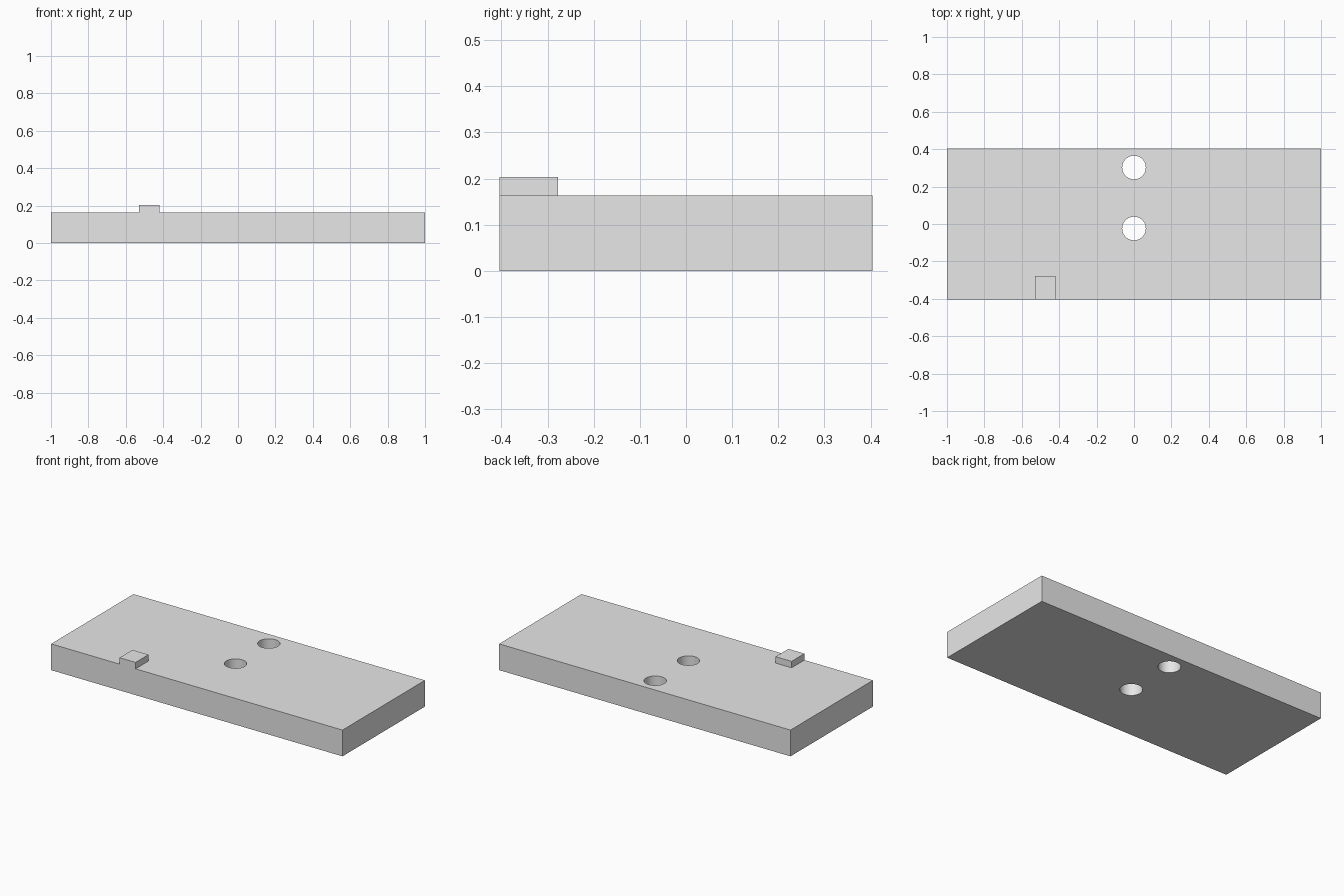
import bpy

cube = bpy.data.objects.get("Cube")
if cube:
    bpy.data.objects.remove(cube, do_unlink=True)

HALF_DEPTH = 0.404
PLATE_TOP = 0.163

# Plain grey finish
grey = bpy.data.materials.new("plain_grey")
grey.use_nodes = True
grey.diffuse_color = (0.8, 0.8, 0.8, 1)
grey.node_tree.nodes["Principled BSDF"].inputs["Base Color"].default_value = grey.diffuse_color


def box(name, low, high):
    """Axis-aligned box between two corners."""
    centre = [(a + b) / 2 for a, b in zip(low, high)]
    bpy.ops.mesh.primitive_cube_add(size=1, location=centre)
    obj = bpy.context.object
    obj.name = name
    obj.scale = [b - a for a, b in zip(low, high)]
    bpy.ops.object.transform_apply(location=True, rotation=False, scale=True)
    obj.data.materials.append(grey)
    return obj


def combine(target, other, operation):
    """Apply a boolean to target and remove the helper."""
    bpy.context.view_layer.update()
    mod = target.modifiers.new(operation.lower(), "BOOLEAN")
    mod.operation = operation
    mod.solver = "EXACT"
    mod.object = other
    bpy.ops.object.select_all(action="DESELECT")
    target.select_set(True)
    bpy.context.view_layer.objects.active = target
    bpy.ops.object.modifier_apply(modifier=mod.name)
    bpy.data.objects.remove(other, do_unlink=True)


# Base plate with a raised tab flush with the front edge
plate = box("base_plate", (-1, -HALF_DEPTH, 0), (1, HALF_DEPTH, PLATE_TOP))
tab = box("front_tab", (-0.53, -HALF_DEPTH, PLATE_TOP / 2), (-0.42, -0.278, 0.203))
combine(plate, tab, "UNION")

# Two round through holes on the centre line
for y in (0.302, -0.024):
    bpy.ops.mesh.primitive_cylinder_add(vertices=64, radius=0.063, depth=1, location=(0, y, 0))
    cutter = bpy.context.object
    cutter.name = "hole_cutter"
    cutter.hide_render = True
    cutter.data.materials.append(grey)
    combine(plate, cutter, "DIFFERENCE")

# Smooth hole walls, crisp edges elsewhere
bpy.ops.object.shade_smooth_by_angle()
